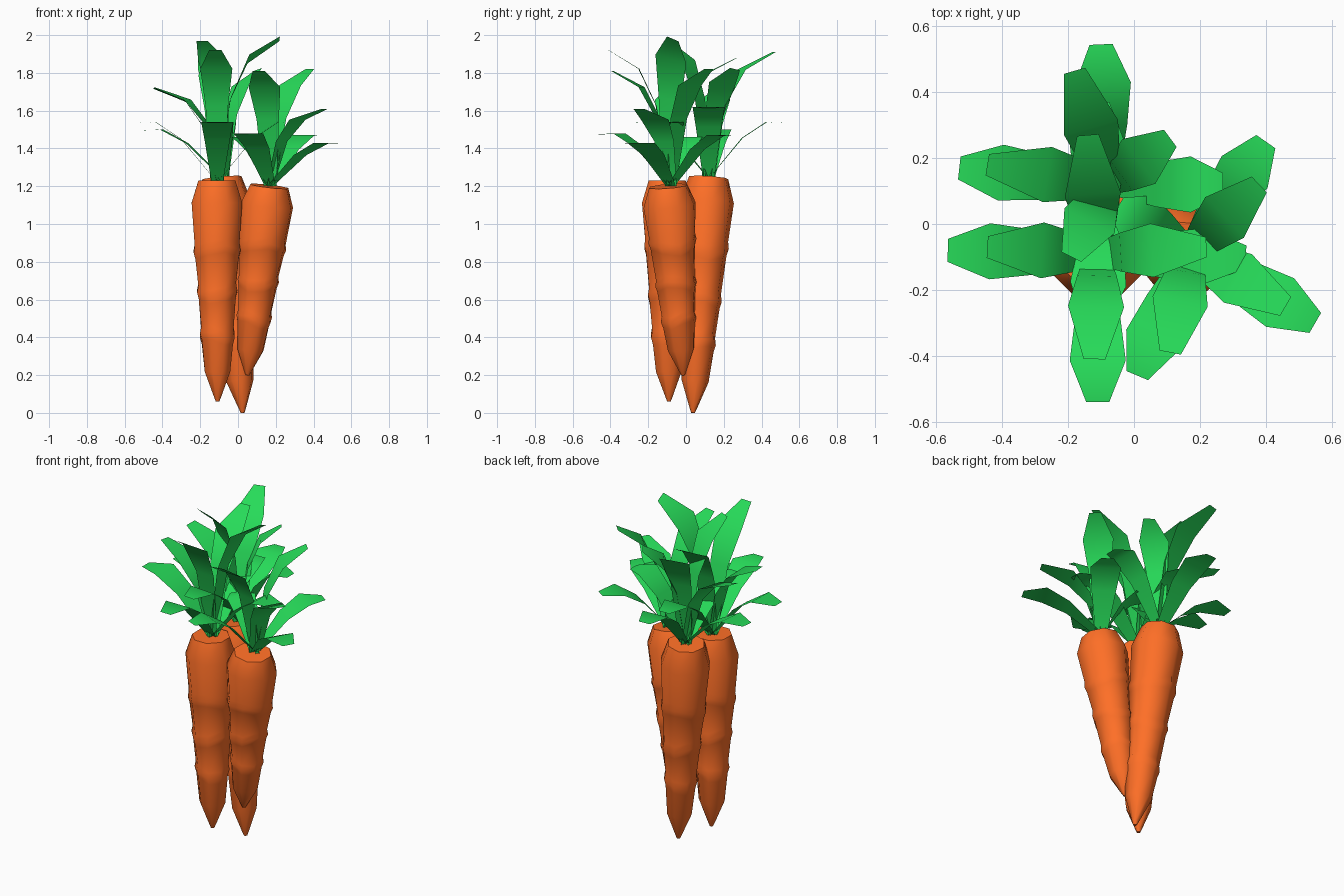
import bpy, bmesh, math
from mathutils import Vector

if "Cube" in bpy.data.objects:
    bpy.data.objects.remove(bpy.data.objects["Cube"])


def material(name, col):
    m = bpy.data.materials.new(name)
    m.diffuse_color = (*col, 1)
    m.use_nodes = True
    m.node_tree.nodes["Principled BSDF"].inputs["Base Color"].default_value = m.diffuse_color
    return m


ORANGE = material("carrot_orange", (1.0, 0.16, 0.02))
GREEN = material("leaf_green", (0.02, 0.71, 0.10))


def finish(bm, name, mat, angle):
    me = bpy.data.meshes.new(name)
    bm.to_mesh(me)
    bm.free()
    ob = bpy.data.objects.new(name, me)
    bpy.context.collection.objects.link(ob)
    me.materials.append(mat)
    bpy.ops.object.select_all(action='DESELECT')
    ob.select_set(True)
    bpy.context.view_layer.objects.active = ob
    bpy.ops.object.shade_smooth_by_angle(angle=math.radians(angle))
    return ob


# Root profile: (height fraction, radius), with growth ridges
PROFILE = [(0.0, 0.010), (0.02, 0.020), (0.135, 0.073), (0.27, 0.089),
           (0.30, 0.099), (0.33, 0.092), (0.46, 0.106), (0.49, 0.115),
           (0.52, 0.108), (0.66, 0.124), (0.69, 0.134), (0.72, 0.128),
           (0.90, 0.145), (1.0, 0.106)]
SIDES = 8


def root(name, tip, top, turn):
    tip, top = Vector(tip), Vector(top)
    axis = top - tip
    rot = Vector((0, 0, 1)).rotation_difference(axis).to_matrix()
    bm = bmesh.new()
    rings = []
    for i, (t, r) in enumerate(PROFILE):
        ring = []
        for k in range(SIDES):
            a = turn + 2 * math.pi * k / SIDES
            # ridges wander a little around the root
            wob = 0.02 * math.sin(2 * a + (i - 3) // 3 * 2.1) if 2 < i < 12 else 0
            p = Vector((r * math.cos(a), r * math.sin(a), wob))
            ring.append(bm.verts.new(tip + axis * t + rot @ p))
        rings.append(ring)
    for a, b in zip(rings, rings[1:]):
        for k in range(SIDES):
            n = (k + 1) % SIDES
            bm.faces.new((a[k], a[n], b[n], b[k]))
    bm.faces.new(rings[0][::-1])
    bm.faces.new(rings[-1])
    return finish(bm, name, ORANGE, 50)


# Leaf shapes: (outward fraction, upward fraction, half width)
HIGH = [(0, 0, 0.035), (0.21, 0.58, 0.06), (0.5, 0.86, 0.085), (1, 1, 0.033)]
LOW = [(0, 0, 0.03), (0.42, 0.72, 0.068), (0.72, 1.0, 0.085), (1, 0.98, 0.035)]


def leaves(name, base, tips):
    base = Vector(base)
    bm = bmesh.new()
    for x, y, z, shape, roll in tips:
        d = Vector((x, y, z)) - base
        flat = Vector((d.x, d.y, 0))
        across = Vector((-d.y, d.x, 0)).normalized()
        prev = None
        for out, up, w in shape:
            # roll the blade progressively towards its tip
            a = roll * out ** 0.5
            side = across * math.cos(a) + Vector((0, 0, math.sin(a)))
            c = base + flat * out + Vector((0, 0, d.z * up))
            row = [bm.verts.new(c - side * w), bm.verts.new(c + side * w)]
            if prev:
                bm.faces.new((prev[0], row[0], row[1], prev[1]))
            prev = row
    return finish(bm, name, GREEN, 60)


# Three carrots leaning together
root("left_carrot_root", (-0.108, -0.09, 0.06), (-0.112, -0.10, 1.23), math.pi / 8)
root("back_carrot_root", (0.025, 0.037, 0.0), (-0.085, 0.12, 1.245), 0.2)
root("right_carrot_root", (0.05, -0.015, 0.2), (0.165, -0.095, 1.2), 0.3)

# Leaf tufts, each leaf given by its tip, shape and roll
leaves("left_carrot_leaves", (-0.11, -0.09, 1.22), [
    (-0.11, -0.54, 1.54, LOW, 0), (-0.565, -0.08, 1.54, LOW, 0),
    (0.34, -0.10, 1.54, LOW, 0), (-0.11, 0.37, 1.54, LOW, 0),
    (-0.12, -0.41, 1.92, HIGH, 0), (-0.445, -0.07, 1.72, HIGH, 0.1),
    (0.22, -0.07, 1.98, HIGH, -0.4), (-0.14, 0.27, 1.88, HIGH, 0)])
leaves("back_carrot_leaves", (-0.08, 0.12, 1.24), [
    (-0.10, 0.545, 1.54, LOW, 0), (-0.53, 0.17, 1.5, LOW, 0),
    (0.27, 0.12, 1.62, LOW, 0), (-0.12, -0.30, 1.54, LOW, 0),
    (-0.18, 0.465, 1.91, HIGH, 0), (-0.445, 0.18, 1.72, HIGH, -0.1),
    (0.11, 0.26, 1.82, HIGH, -0.2), (-0.19, -0.10, 1.97, HIGH, 0)])
leaves("right_carrot_leaves", (0.17, -0.08, 1.2), [
    (0.55, -0.30, 1.43, LOW, 0), (0.40, 0.25, 1.47, LOW, 0),
    (0.01, -0.46, 1.48, LOW, 0), (-0.05, 0.05, 1.46, LOW, 0),
    (0.46, -0.25, 1.61, HIGH, 0), (0.38, 0.12, 1.82, HIGH, 0),
    (0.11, -0.39, 1.81, HIGH, 0)])
